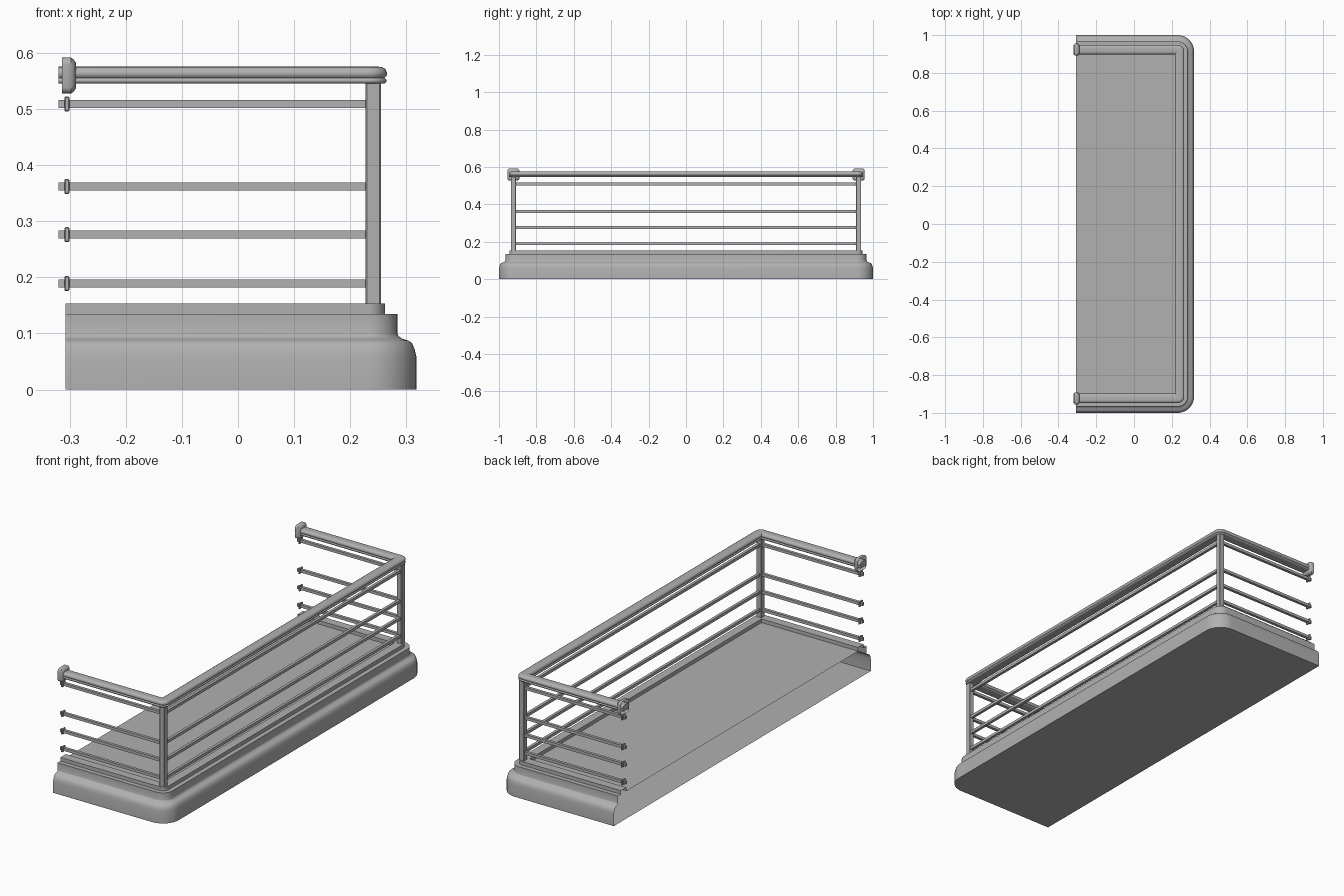
import bpy, bmesh
from math import sin, cos, pi

if "Cube" in bpy.data.objects:
    bpy.data.objects.remove(bpy.data.objects["Cube"])

BACK, WALL = -0.307, -0.32   # open back of the base, wall end of the rails
DY = 0.682                   # side offset (y) = front offset (x) + DY
PX, PY = 0.241, 0.923        # centre of posts and rails
BAR_Z = (0.189, 0.276, 0.362, 0.509)

# mid grey painted metal and stone
GREY = bpy.data.materials.new("mid_grey")
GREY.diffuse_color = (0.44, 0.44, 0.44, 1)
GREY.use_nodes = True
GREY.node_tree.nodes["Principled BSDF"].inputs["Base Color"].default_value = GREY.diffuse_color


def finish(bm, name, angle=35, recalc=True):
    if recalc:
        bmesh.ops.recalc_face_normals(bm, faces=bm.faces)
    me = bpy.data.meshes.new(name)
    bm.to_mesh(me)
    bm.free()
    me.materials.append(GREY)
    ob = bpy.data.objects.new(name, me)
    bpy.context.collection.objects.link(ob)
    bpy.ops.object.select_all(action='DESELECT')
    ob.select_set(True)
    bpy.context.view_layer.objects.active = ob
    bpy.ops.object.shade_smooth_by_angle(angle=angle * pi / 180)
    return ob


def u_path(o, z, back, n=10):
    """U-shaped line at offset o with rounded front corners."""
    r = max(0.0005, o - 0.232)
    cx, cy = o - r, o + DY - r
    half = [(cx + r * sin(a), cy + r * cos(a)) for a in [pi / 2 * i / n for i in range(n + 1)]]
    half = [(back, o + DY)] + half[::-1][::-1] + []
    return [(x, y, z) for x, y in half] + [(x, -y, z) for x, y in reversed(half)]


def bridge(bm, a, b, closed):
    n = len(a)
    for i in range(n if closed else n - 1):
        j = (i + 1) % n
        bm.faces.new((a[i], a[j], b[j], b[i]))


def sweep(bm, profile, back, closed):
    rings = [[bm.verts.new(p) for p in u_path(o, z, back)] for o, z in profile]
    for a, b in list(zip(rings, rings[1:])) + ([(rings[-1], rings[0])] if closed else []):
        bridge(bm, a, b, False)
    return rings


def box(name, centre, size, bevel=0.0):
    bm = bmesh.new()
    bmesh.ops.create_cube(bm, size=1)
    bmesh.ops.scale(bm, vec=size, verts=bm.verts)
    bmesh.ops.translate(bm, vec=centre, verts=bm.verts)
    if bevel:
        bmesh.ops.bevel(bm, geom=bm.edges[:], offset=bevel, segments=1, affect='EDGES', profile=0.5)
    return finish(bm, name)


def bracket(name, y, z):
    """Rounded-square wall rose, open at the wall, chamfered at the front."""
    bm = bmesh.new()
    rings = []
    for x, h in ((-0.314, 0.032), (-0.298, 0.032), (-0.293, 0.029), (-0.289, 0.023)):
        r, ring = 0.012, []
        for k, (sy, sz) in enumerate(((1, 1), (-1, 1), (-1, -1), (1, -1))):
            for i in range(5):
                a = pi / 2 * (k + i / 4)
                ring.append(bm.verts.new((x, y + sy * (h - r) + r * cos(a), z + sz * (h - r) + r * sin(a))))
        rings.append(ring)
    for a, b in zip(rings, rings[1:]):
        bridge(bm, a, b, True)
    bm.faces.new(rings[-1])
    finish(bm, name)


# moulded base: rim, step and rounded skirt, open at the wall side
bm = bmesh.new()
rings = sweep(bm, [(0.22, 0.135), (0.22, 0.153), (0.262, 0.153), (0.262, 0.135), (0.284, 0.135),
                   (0.284, 0.100), (0.286, 0.095), (0.292, 0.091), (0.304, 0.087), (0.310, 0.083),
                   (0.315, 0.071), (0.318, 0.058), (0.318, 0.0)], BACK, False)
bm.faces.new(rings[0])    # floor
bm.faces.new(rings[-1])   # underside
finish(bm, "balcony_base")

# handrail: rounded bar with a groove along each side
half = [(0.013, 0.545), (0.021, 0.5455), (0.024, 0.549), (0.024, 0.552), (0.020, 0.5555),
        (0.024, 0.559), (0.0245, 0.565), (0.022, 0.571), (0.016, 0.5745), (0.008, 0.5755)]
bm = bmesh.new()
rings = sweep(bm, [(PX + w, z) for w, z in half] + [(PX - w, z) for w, z in reversed(half)], WALL, True)
for k in (0, -1):
    bm.faces.new([r[k] for r in rings])
finish(bm, "handrail", 50)

for side, s in (("front", -1), ("back", 1)):
    y = s * PY
    # corner post and handrail wall bracket
    box(side + "_post", (PX, y, 0.349), (0.027, 0.027, 0.396), 0.002)
    bracket(side + "_rail_bracket", y, 0.5595)
    # side bars with wall collars
    for i, z in enumerate(BAR_Z):
        box(f"{side}_bar_{i}", ((WALL + PX) / 2, y, z), (PX - WALL, 0.014, 0.014))
        box(f"{side}_bar_collar_{i}", (-0.305, y, z), (0.009, 0.027, 0.027), 0.002)

# long bars between the posts
for i, z in enumerate(BAR_Z):
    box(f"long_bar_{i}", (PX, 0, z), (0.014, 2 * PY, 0.014))
